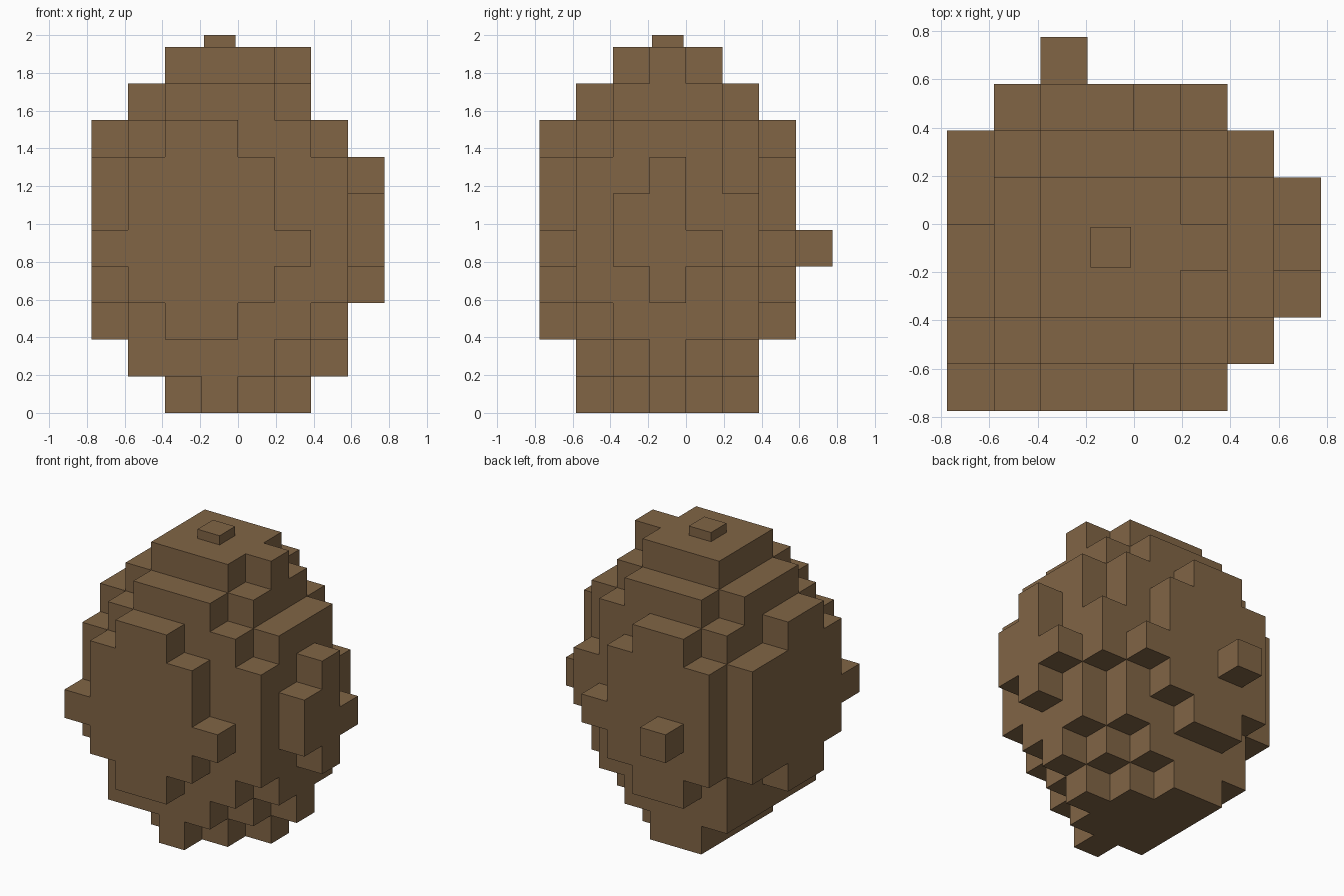
import bpy, bmesh, math
from mathutils import Vector

if "Cube" in bpy.data.objects:
    bpy.data.objects.remove(bpy.data.objects["Cube"])

CELL = 0.1937

# Row spans (first-last x cell) per layer, listed as first row: spans from front to back
BASE = (1, "33 24 25 24 23")
FOOT = (1, "14 15 16 15 14")
RING = (0, "23 15 06 06 16 15 23")
BELLY = (0, "14 06 06 07 06 05 14")
SHOULDER = (1, "24 15 15 15 24")
CROWN = (2, "24 25 24")
LAYERS = [BASE, FOOT, RING, BELLY, BELLY, BELLY, BELLY, RING, SHOULDER, CROWN]

# Single blocks standing proud of the belly: layer -> (x, y)
BUMPS = {
    4: [(0, 0), (5, 0), (7, 2), (7, 4), (6, 5), (5, 6), (2, 7)],
    5: [(7, 2), (6, 5)],
}

brown = bpy.data.materials.new("earth_brown")
brown.diffuse_color = (0.22, 0.13, 0.06, 1)
brown.use_nodes = True
brown.node_tree.nodes["Principled BSDF"].inputs["Base Color"].default_value = brown.diffuse_color


def finish(bm, name):
    """Turn a bmesh into a flat shaded brown object."""
    mesh = bpy.data.meshes.new(name)
    bm.to_mesh(mesh)
    bm.free()
    mesh.materials.append(brown)
    obj = bpy.data.objects.new(name, mesh)
    bpy.context.collection.objects.link(obj)
    return obj


# Collect the occupied blocks
cells = set()
for z, (first, rows) in enumerate(LAYERS):
    for y, span in enumerate(rows.split(), first):
        cells |= {(x, y, z) for x in range(int(span[0]), int(span[1]) + 1)}
    cells |= {(x, y, z) for x, y in BUMPS.get(z, [])}

# Blocky body: only faces that border empty space
bm = bmesh.new()
corners = {}


def corner(p):
    if p not in corners:
        corners[p] = bm.verts.new(((p[0] - 4) * CELL, (p[1] - 4) * CELL, p[2] * CELL))
    return corners[p]


for c in sorted(cells):
    for axis in range(3):
        for side in (0, 1):
            near = list(c)
            near[axis] += 2 * side - 1
            if tuple(near) in cells:
                continue
            u, v = (axis + 1) % 3, (axis + 2) % 3
            quad = []
            for a, b in ((0, 0), (1, 0), (1, 1), (0, 1)):
                p = list(c)
                p[axis] += side
                p[u] += a
                p[v] += b
                quad.append(corner(tuple(p)))
            bm.faces.new(quad if side else quad[::-1])
bmesh.ops.dissolve_limit(bm, angle_limit=math.radians(1),
                         verts=bm.verts[:], edges=bm.edges[:])
finish(bm, "blocky_body")

# Small stub on top
bm = bmesh.new()
bmesh.ops.create_cube(bm, size=1)
bmesh.ops.scale(bm, vec=(0.168, 0.168, 0.063), verts=bm.verts)
bmesh.ops.translate(bm, vec=Vector((-CELL / 2, -CELL / 2, 10 * CELL + 0.0315)), verts=bm.verts)
finish(bm, "top_stub")
